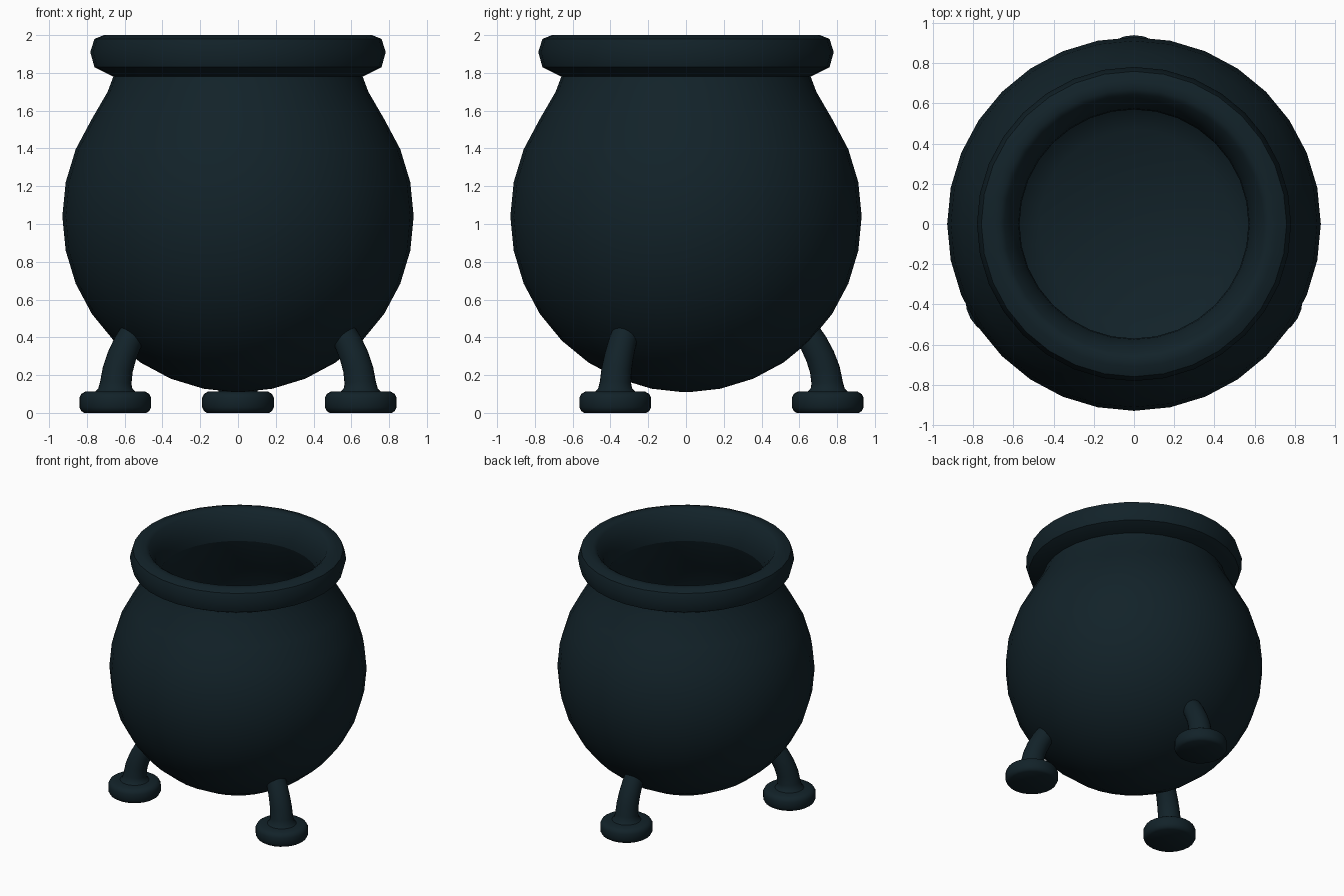
import bpy, bmesh
from math import sin, cos, pi, radians, sqrt
from mathutils import Vector

if "Cube" in bpy.data.objects:
    bpy.data.objects.remove(bpy.data.objects["Cube"])

iron = bpy.data.materials.new("dark_iron")
iron.diffuse_color = (0.006, 0.016, 0.022, 1)
iron.use_nodes = True
iron.node_tree.nodes["Principled BSDF"].inputs["Base Color"].default_value = iron.diffuse_color


def finish(bm, name, angle=40):
    bmesh.ops.recalc_face_normals(bm, faces=bm.faces)
    mesh = bpy.data.meshes.new(name)
    bm.to_mesh(mesh)
    bm.free()
    mesh.materials.append(iron)
    ob = bpy.data.objects.new(name, mesh)
    bpy.context.collection.objects.link(ob)
    bpy.ops.object.select_all(action='DESELECT')
    ob.select_set(True)
    bpy.context.view_layer.objects.active = ob
    bpy.ops.object.shade_smooth_by_angle(angle=radians(angle))
    return ob


def sweep(rings, name, sides, closed=False, turn=0):
    """Skin circles given as (centre x, z, radius, tilt), turned about z."""
    bm = bmesh.new()
    loops = []
    for x, z, r, tilt in rings:
        loop = []
        for i in range(sides):
            a = 2 * pi * i / sides
            u, v = r * cos(a), r * sin(a)
            px, pz = x + u * cos(tilt), z + u * sin(tilt)
            loop.append(bm.verts.new((px * cos(turn) - v * sin(turn),
                                      px * sin(turn) + v * cos(turn), pz)))
        loops.append(loop)
    pairs = list(zip(loops, loops[1:]))
    if closed:
        pairs.append((loops[-1], loops[0]))
    else:
        bm.faces.new(loops[0])
        bm.faces.new(loops[-1])
    for a, b in pairs:
        for i in range(sides):
            j = (i + 1) % sides
            bm.faces.new((a[i], a[j], b[j], b[i]))
    return finish(bm, name)


def lathe(profile, name, closed=False):
    return sweep([(0, z, r, 0) for r, z in profile], name, 32, closed)


# Hollow round body: outer sphere rings, neck, then the inner wall down to the floor
R, T, CZ = 0.93, 0.09, 1.04
steps = [radians(11.25 * k) for k in range(-7, 4)]
outer = [(0.02, CZ - R)] + [(R * cos(a), CZ + R * sin(a)) for a in steps]
outer += [(0.69, 1.70), (0.66, 1.78)]
inner = [(0.57, 1.78), (0.61, 1.67)]
inner += [((R - T) * cos(a), CZ + (R - T) * sin(a)) for a in reversed(steps[3:])]
inner += [(0.47, 0.36)]
lathe(outer + inner, "pot_body")

# Rounded rim around the mouth
lathe([(0.57, 1.78), (0.66, 1.78), (0.76, 1.83), (0.782, 1.91), (0.76, 1.98),
       (0.71, 2.0), (0.67, 2.0), (0.645, 1.985), (0.60, 1.91), (0.575, 1.84)],
      "pot_rim", closed=True)

# Three bent legs with round foot pads
leg = [(0.75, 0.0, 0.165, 0), (0.75, 0.01, 0.18, 0), (0.75, 0.03, 0.19, 0),
       (0.75, 0.08, 0.19, 0), (0.75, 0.10, 0.18, 0), (0.75, 0.112, 0.16, 0),
       (0.75, 0.114, 0.105, 0), (0.75, 0.13, 0.09, 0), (0.747, 0.16, 0.083, 0.08),
       (0.735, 0.23, 0.08, 0.2), (0.71, 0.30, 0.077, 0.36),
       (0.675, 0.37, 0.074, 0.5), (0.63, 0.44, 0.07, 0.6)]
for name, deg in (("back_leg", 90), ("left_leg", 210), ("right_leg", 330)):
    sweep(leg, name, 24, turn=radians(deg))
